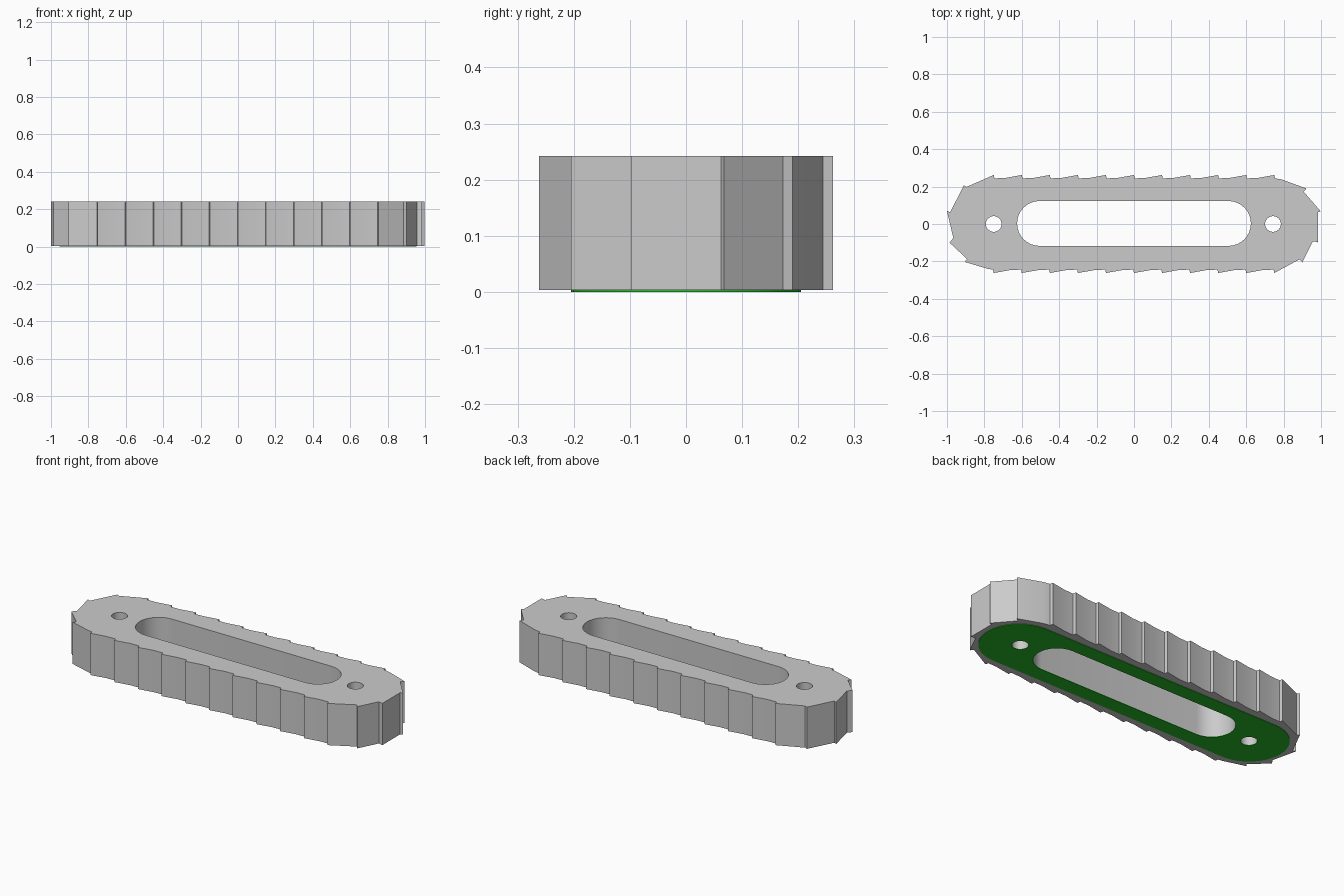
import bpy
from math import cos, sin, pi

if "Cube" in bpy.data.objects:
    bpy.data.objects.remove(bpy.data.objects["Cube"])

HEIGHT = 0.242
INLAY = 0.003


def stadium(half, r, cx=0.0, cy=0.0, n=16):
    """Rounded slot outline; half = 0 gives a circle."""
    pts = []
    for side in (1, -1):
        for i in range(n + 1):
            if half == 0 and i == n:
                continue
            a = -pi / 2 + pi * i / n + (0 if side == 1 else pi)
            pts.append((cx + side * half + r * cos(a), cy + r * sin(a)))
    return pts


def plate(name, outlines, z0, z1):
    """Extruded flat plate; the first outline is the edge, the rest are holes."""
    cu = bpy.data.curves.new(name, 'CURVE')
    cu.dimensions = '2D'
    cu.fill_mode = 'BOTH'
    cu.extrude = (z1 - z0) / 2
    for pts in outlines:
        sp = cu.splines.new('POLY')
        sp.points.add(len(pts) - 1)
        for p, (x, y) in zip(sp.points, pts):
            p.co = (x, y, 0, 1)
        sp.use_cyclic_u = True
    ob = bpy.data.objects.new(name, cu)
    bpy.context.collection.objects.link(ob)
    ob.location.z = (z0 + z1) / 2
    bpy.ops.object.select_all(action='DESELECT')
    ob.select_set(True)
    bpy.context.view_layer.objects.active = ob
    bpy.ops.object.convert(target='MESH')
    ob = bpy.context.view_layer.objects.active
    ob.name = name
    bpy.ops.object.shade_smooth_by_angle(angle=0.35)
    return ob


def straight_teeth(s):
    """Eleven ratchet teeth along one long side (s = 1 back, -1 front)."""
    pts = []
    for i in range(11):
        x = -0.75 + 0.15 * i
        pts.append((s * x, s * 0.262))
        pts.append((s * (x + 0.004), s * 0.244))
        if i < 10:
            pts.append((s * (x + 0.06), s * 0.246))
    return pts


# End teeth, clockwise
right_end = [(0.79, 0.238), (0.922, 0.19), (0.907, 0.173), (0.998, 0.068),
             (0.983, 0.062), (0.983, -0.098), (0.957, -0.092),
             (0.9, -0.205), (0.885, -0.189)]
left_end = [(-0.78, -0.24), (-0.905, -0.203), (-0.893, -0.187),
            (-0.986, -0.1), (-0.966, -0.075), (-1.0, 0.07), (-0.983, 0.063),
            (-0.91, 0.206), (-0.894, 0.199)]
outline = straight_teeth(1) + right_end + straight_teeth(-1) + left_end

# Shared openings: central slot and two screw holes
openings = [stadium(0.505, 0.12, 0, 0.003),
            stadium(0, 0.042, -0.75), stadium(0, 0.042, 0.743)]

# Toothed body
plate("toothed_body", [outline] + openings, INLAY, HEIGHT)

# Green base pad on the underside
pad = plate("base_pad", [stadium(0.75, 0.205)] + openings, 0, INLAY)
green = bpy.data.materials.new("green_pad")
green.diffuse_color = (0.02, 0.5, 0.02, 1)
green.use_nodes = True
green.node_tree.nodes["Principled BSDF"].inputs["Base Color"].default_value = green.diffuse_color
pad.data.materials.append(green)
